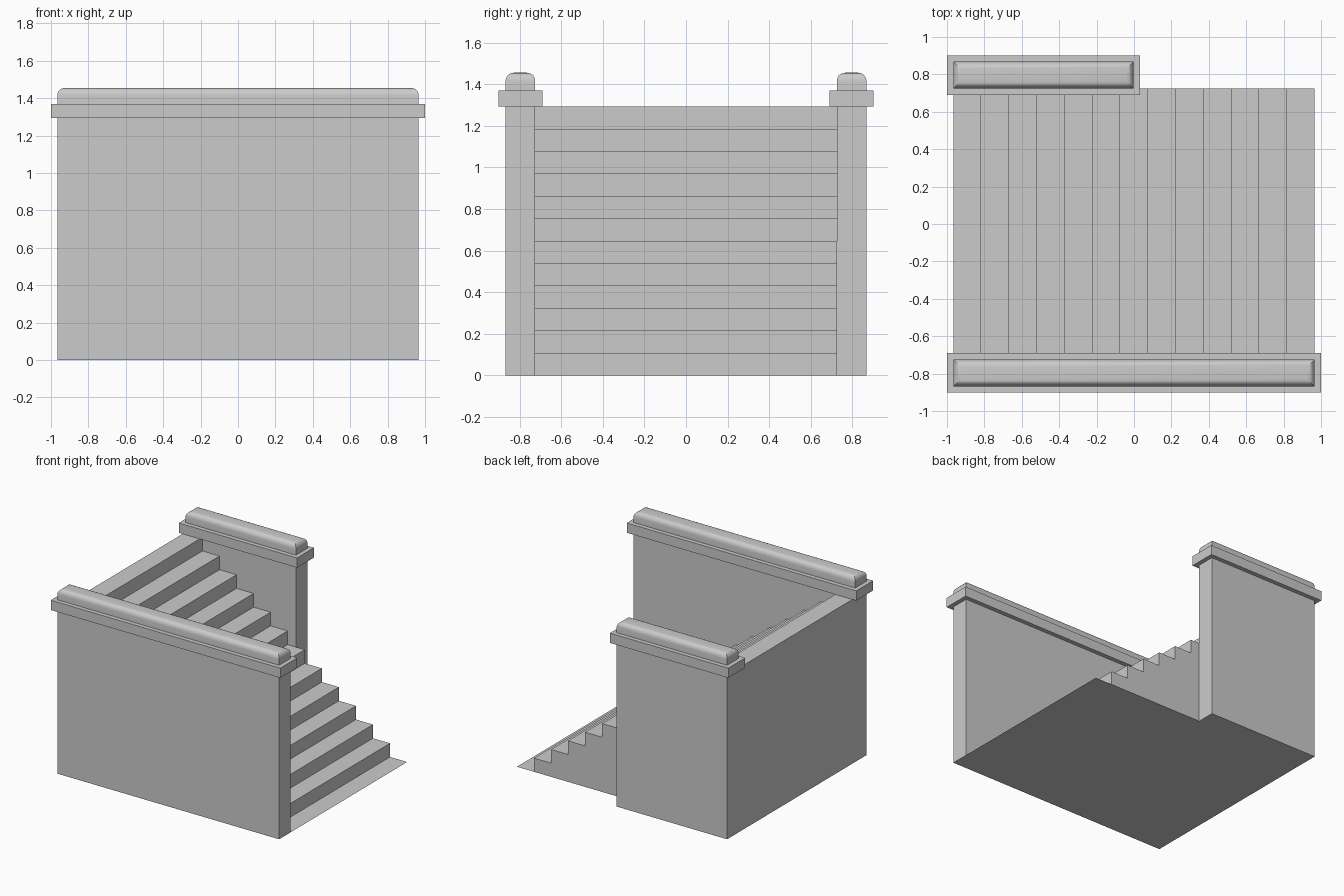
import bpy, bmesh
from mathutils import Vector

if "Cube" in bpy.data.objects:
    bpy.data.objects.remove(bpy.data.objects["Cube"])

STEPS = 12
X0, X1 = -0.966, 0.966      # stair run
Y_IN, Y_OUT = 0.725, 0.868  # inner / outer wall faces
H = 1.293                   # stair and wall height
LIP = 0.034                 # cap overhang


def finish(bm, name):
    bmesh.ops.recalc_face_normals(bm, faces=bm.faces)
    mesh = bpy.data.meshes.new(name)
    bm.to_mesh(mesh)
    bm.free()
    obj = bpy.data.objects.new(name, mesh)
    bpy.context.collection.objects.link(obj)
    return obj


def box(name, lo, hi, round_top=0.0):
    lo, hi = Vector(lo), Vector(hi)
    bm = bmesh.new()
    bmesh.ops.create_cube(bm, size=1)
    for v in bm.verts:
        v.co = (lo + hi) / 2 + v.co * (hi - lo)
    if round_top:
        edges = [e for e in bm.edges if all(v.co.z > hi.z - 1e-4 for v in e.verts)]
        bmesh.ops.bevel(bm, geom=edges, offset=round_top, offset_type='OFFSET',
                        segments=5, profile=0.5, affect='EDGES')
    obj = finish(bm, name)
    if round_top:
        bpy.ops.object.select_all(action='DESELECT')
        obj.select_set(True)
        bpy.context.view_layer.objects.active = obj
        bpy.ops.object.shade_smooth_by_angle(angle=0.6)
    return obj


# Solid staircase: stepped side profile extruded across the width
tread = (X1 - X0) / (STEPS + 1)
rise = H / STEPS
profile = [(X0, 0), (X0, H)]
for i in range(STEPS):
    x = X0 + tread * (i + 1)
    profile += [(x, H - rise * i), (x, H - rise * (i + 1))]
profile[-1] = (profile[-1][0], 0)
bm = bmesh.new()
face = bm.faces.new([bm.verts.new((x, -Y_IN, z)) for x, z in profile])
ext = bmesh.ops.extrude_face_region(bm, geom=[face])
bmesh.ops.translate(bm, vec=(0, 2 * Y_IN, 0),
                    verts=[g for g in ext['geom'] if isinstance(g, bmesh.types.BMVert)])
finish(bm, "staircase")

# Flat landing strip at the foot of the stairs
bm = bmesh.new()
x = X1 - tread
bm.faces.new([bm.verts.new(p) for p in
              ((x, -Y_IN, 0), (X1, -Y_IN, 0), (X1, Y_IN, 0), (x, Y_IN, 0))])
finish(bm, "bottom_landing")

# Side walls, each with an overhanging cap and a rounded coping
for side, ya, yb, xe in (("front", -Y_OUT, -Y_IN, X1), ("back", Y_IN, Y_OUT, -0.003)):
    box(side + "_wall", (X0, ya, 0), (xe, yb, H))
    box(side + "_cap", (X0 - LIP, ya - LIP, H), (xe + LIP, yb + LIP, 1.37))
    box(side + "_coping", (X0, ya, 1.37), (xe, yb, 1.455), round_top=0.04)
